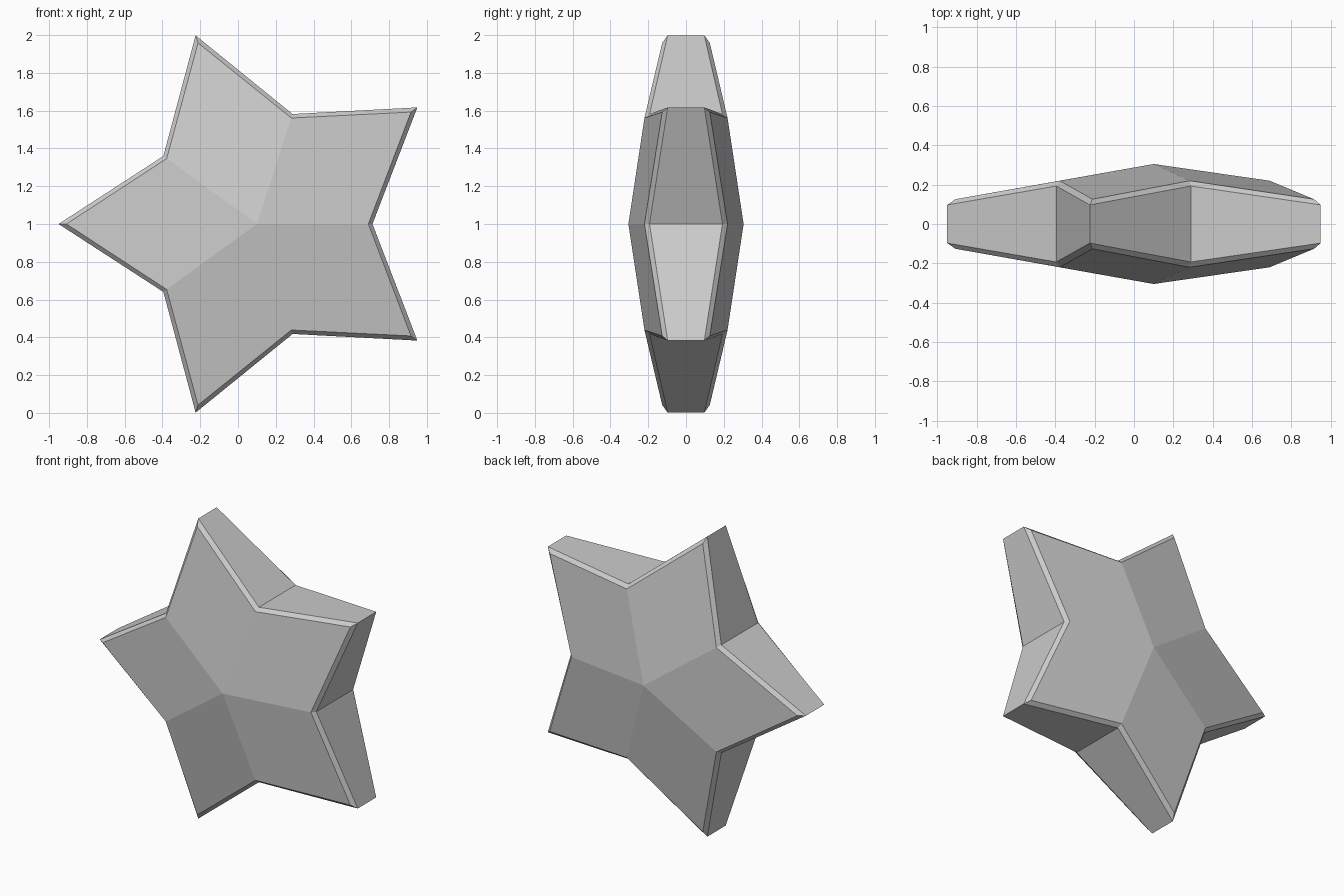
import bpy, bmesh, math

cube = bpy.data.objects.get("Cube")
if cube:
    bpy.data.objects.remove(cube, do_unlink=True)

POINTS = 5
CENTRE_X, CENTRE_Z = 0.1, 1.0
PEAK = 0.305  # half depth at the middle

# Single flat grey material
grey = bpy.data.materials.new("plain_grey")
grey.use_nodes = True
colour = (0.6, 0.6, 0.6, 1)
grey.diffuse_color = colour
grey.node_tree.nodes["Principled BSDF"].inputs["Base Color"].default_value = colour

bm = bmesh.new()


def star_loop(tip, valley, side):
    """Ring of alternating tips and valleys; each is (radius, half depth)."""
    ring = []
    for i in range(POINTS * 2):
        radius, depth = valley if i % 2 == 0 else tip
        a = i * math.pi / POINTS
        ring.append(bm.verts.new((CENTRE_X + radius * math.cos(a), side * depth,
                                  CENTRE_Z + radius * math.sin(a))))
    return ring


def bridge(a, b):
    n = len(a)
    for i in range(n):
        j = (i + 1) % n
        bm.faces.new((a[i], a[j], b[j], b[i]))


# Front and back: raised kite facets with a bevelled rim
rims = []
for side in (-1, 1):
    rim = star_loop((1.05, 0.097), (0.612, 0.193), side)
    facet = star_loop((1.008, 0.126), (0.59, 0.22), side)
    peak = bm.verts.new((CENTRE_X, side * PEAK, CENTRE_Z))
    bridge(rim, facet)
    for i in range(0, POINTS * 2, 2):
        bm.faces.new((peak, facet[i], facet[i + 1], facet[(i + 2) % len(facet)]))
    rims.append(rim)

# Straight side walls between the two rims
bridge(*rims)
bmesh.ops.recalc_face_normals(bm, faces=bm.faces)

mesh = bpy.data.meshes.new("star")
bm.to_mesh(mesh)
bm.free()
mesh.materials.append(grey)
star = bpy.data.objects.new("star", mesh)
bpy.context.collection.objects.link(star)
